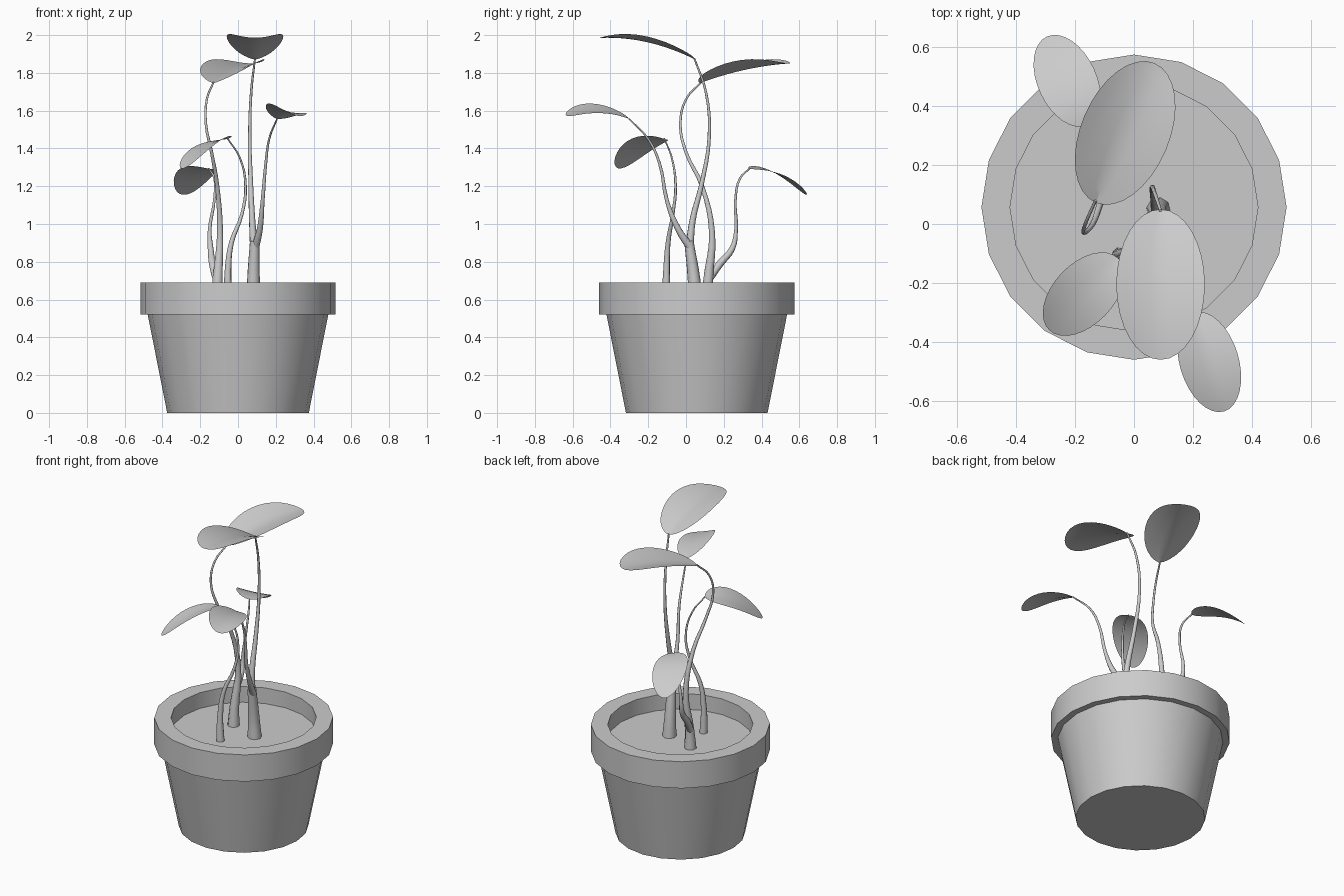
import bpy, bmesh, math
from mathutils import Vector

if "Cube" in bpy.data.objects:
    bpy.data.objects.remove(bpy.data.objects["Cube"])

POT_Y = 0.057
SIDES = 20


def make_object(name, bm, angle=30):
    bmesh.ops.remove_doubles(bm, verts=bm.verts, dist=1e-5)
    bmesh.ops.recalc_face_normals(bm, faces=bm.faces)
    mesh = bpy.data.meshes.new(name)
    bm.to_mesh(mesh)
    bm.free()
    ob = bpy.data.objects.new(name, mesh)
    bpy.context.collection.objects.link(ob)
    smooth(ob, angle)
    return ob


def smooth(ob, angle):
    bpy.ops.object.select_all(action='DESELECT')
    ob.select_set(True)
    bpy.context.view_layer.objects.active = ob
    bpy.ops.object.shade_smooth_by_angle(angle=math.radians(angle))


def lathe(name, profile):
    bm = bmesh.new()
    rings = []
    for r, z in profile:
        rings.append([bm.verts.new((r * math.cos(2 * math.pi * i / SIDES),
                                    POT_Y + r * math.sin(2 * math.pi * i / SIDES), z))
                      for i in range(SIDES)])
    for a, b in zip(rings, rings[1:]):
        for i in range(SIDES):
            j = (i + 1) % SIDES
            bm.faces.new((a[i], a[j], b[j], b[i]))
    bm.faces.new(rings[0])
    bm.faces.new(rings[-1])
    return make_object(name, bm)


def stem(name, points):
    """Tapered tube; each point is x, y, z, radius."""
    cu = bpy.data.curves.new(name, 'CURVE')
    cu.dimensions = '3D'
    cu.bevel_depth = 1.0
    cu.bevel_resolution = 2
    cu.resolution_u = 4
    cu.use_fill_caps = True
    sp = cu.splines.new('BEZIER')
    sp.bezier_points.add(len(points) - 1)
    for bp, (x, y, z, r) in zip(sp.bezier_points, points):
        bp.co = (x, y, z)
        bp.radius = r
        bp.handle_left_type = bp.handle_right_type = 'AUTO'
    ob = bpy.data.objects.new(name, cu)
    bpy.context.collection.objects.link(ob)
    bpy.ops.object.select_all(action='DESELECT')
    ob.select_set(True)
    bpy.context.view_layer.objects.active = ob
    bpy.ops.object.convert(target='MESH')
    smooth(bpy.context.view_layer.objects.active, 60)


def leaf(name, base, tip, width, arch, cup, roll):
    """Oval blade, arched lengthwise, cupped across, creased near its base."""
    base, tip = Vector(base), Vector(tip)
    d = (tip - base).xy.normalized()
    side = Vector((-d.y, d.x, 0))
    rows, cols = 16, 8
    bm = bmesh.new()
    grid = []
    for i in range(rows + 1):
        t = math.pi * i / rows
        u = (1 - math.cos(t)) / 2
        w = math.sin(t)
        row = []
        for j in range(cols + 1):
            s = (2 * j / cols - 1) * w
            fold = (1 - u) * abs(s) + u * s * s
            z = arch * 4 * u * (1 - u) + cup * fold + roll * s
            row.append(bm.verts.new(base.lerp(tip, u) + side * s * width + Vector((0, 0, z))))
        grid.append(row)
    for a, b in zip(grid, grid[1:]):
        for j in range(cols):
            bm.faces.new((a[j], a[j + 1], b[j + 1], b[j]))
    # merge the collapsed end rows
    bmesh.ops.remove_doubles(bm, verts=bm.verts, dist=1e-5)
    bmesh.ops.dissolve_degenerate(bm, edges=bm.edges, dist=1e-6)
    ob = make_object(name, bm)
    if sum(p.normal.z for p in ob.data.polygons) < 0:
        ob.data.flip_normals()


# pot with overhanging rim, and soil
lathe("pot", [(0.375, 0), (0.478, 0.52), (0.517, 0.52), (0.517, 0.69),
              (0.42, 0.69), (0.42, 0.585)])
bm = bmesh.new()
bm.faces.new([bm.verts.new((0.42 * math.cos(2 * math.pi * i / SIDES),
                            POT_Y + 0.42 * math.sin(2 * math.pi * i / SIDES), 0.59))
              for i in range(SIDES)])
make_object("soil", bm)

# right trunk forks into the tallest stem and the front right stem
stem("right_trunk", [(0.083, 0.05, 0.57, 0.042), (0.082, 0.043, 0.7, 0.034), (0.088, 0.015, 0.91, 0.025)])
stem("tall_stem", [(0.085, 0.018, 0.87, 0.022), (0.075, 0.035, 1.02, 0.017), (0.068, 0.08, 1.2, 0.013),
                   (0.062, 0.123, 1.46, 0.009), (0.07, 0.105, 1.7, 0.007), (0.09, 0.045, 1.875, 0.005)])
stem("front_right_stem", [(0.093, 0.02, 0.88, 0.022), (0.115, -0.04, 0.97, 0.017), (0.13, -0.1, 1.12, 0.011),
                          (0.147, -0.14, 1.32, 0.008), (0.165, -0.2, 1.45, 0.006), (0.207, -0.302, 1.557, 0.004)])

# left trunk forks into the back stem and the low back stem
stem("back_stem", [(-0.11, 0.112, 0.57, 0.037), (-0.108, 0.117, 0.7, 0.028), (-0.095, 0.138, 0.95, 0.017),
                   (-0.11, 0.085, 1.2, 0.012), (-0.14, 0.0, 1.38, 0.009), (-0.17, -0.03, 1.53, 0.007),
                   (-0.165, 0.0, 1.66, 0.006), (-0.13, 0.08, 1.75, 0.005)])
stem("low_back_stem", [(-0.112, 0.115, 0.7, 0.022), (-0.135, 0.18, 0.79, 0.02), (-0.145, 0.245, 0.87, 0.016),
                       (-0.15, 0.265, 0.97, 0.01), (-0.125, 0.262, 1.13, 0.007), (-0.125, 0.285, 1.24, 0.006),
                       (-0.155, 0.338, 1.295, 0.004)])

# front left stem
stem("front_left_stem", [(-0.05, -0.105, 0.57, 0.026), (-0.053, -0.103, 0.75, 0.018), (-0.035, -0.095, 0.9, 0.013),
                         (0.02, -0.07, 1.05, 0.009), (0.04, -0.055, 1.2, 0.007), (0.01, -0.075, 1.35, 0.005),
                         (-0.055, -0.115, 1.452, 0.004)])

# leaves: base, tip, half width, arch, cup, sideways tilt
leaf("tall_leaf", (0.09, 0.05, 1.87), (0.09, -0.46, 1.985), 0.15, 0.035, 0.03, 0)
leaf("back_leaf", (-0.13, 0.072, 1.745), (0.07, 0.545, 1.85), 0.15, 0.018, 0.045, 0)
leaf("front_right_leaf", (0.205, -0.3, 1.556), (0.305, -0.635, 1.575), 0.1, 0.027, 0.02, -0.025)
leaf("front_left_leaf", (-0.055, -0.115, 1.45), (-0.287, -0.36, 1.295), 0.103, 0.038, 0.01, 0.02)
leaf("low_back_leaf", (-0.158, 0.335, 1.293), (-0.295, 0.635, 1.155), 0.1, 0.04, 0.005, 0.015)
